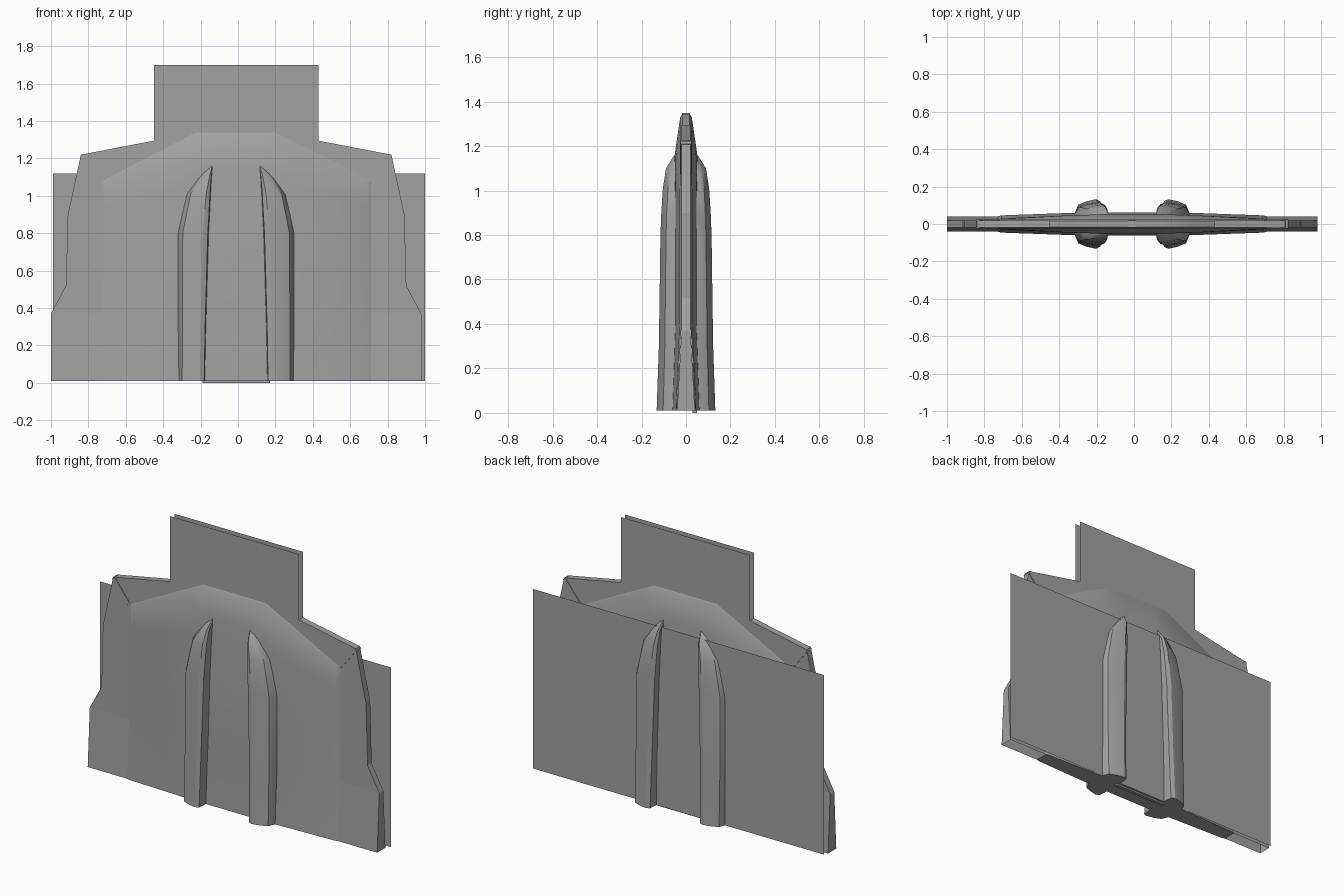
import bpy, bmesh, math

cube = bpy.data.objects.get("Cube")
if cube:
    bpy.data.objects.remove(cube, do_unlink=True)

SHIFT = -0.01   # the shell sits slightly off centre
BASE = 0.01

grey = bpy.data.materials.new("mid_grey")
grey.use_nodes = True
colour = (0.36, 0.36, 0.36, 1)
grey.diffuse_color = colour
bsdf = grey.node_tree.nodes["Principled BSDF"]
bsdf.inputs["Base Color"].default_value = colour
bsdf.inputs["Roughness"].default_value = 0.8


def add_part(name, faces, shift=SHIFT, smooth=False, recalc=True):
    """Make an object from lists of corner points, welding shared corners."""
    bm = bmesh.new()
    for pts in faces:
        bm.faces.new([bm.verts.new((x + shift, y, z)) for x, y, z in pts])
    bmesh.ops.remove_doubles(bm, verts=bm.verts, dist=0.0005)
    if recalc:
        bmesh.ops.recalc_face_normals(bm, faces=bm.faces)
    mesh = bpy.data.meshes.new(name)
    bm.to_mesh(mesh)
    bm.free()
    obj = bpy.data.objects.new(name, mesh)
    bpy.context.collection.objects.link(obj)
    mesh.materials.append(grey)
    if smooth:
        bpy.ops.object.select_all(action='DESELECT')
        obj.select_set(True)
        bpy.context.view_layer.objects.active = obj
        bpy.ops.object.shade_smooth_by_angle(angle=math.radians(30))
    return obj


def loft(rows, closed=False):
    """Quads between neighbouring rows of points."""
    faces = []
    for a, b in zip(rows, rows[1:]):
        n = len(a)
        for i in range(n if closed else n - 1):
            j = (i + 1) % n
            faces.append([a[i], a[j], b[j], b[i]])
    return faces


# Winged panel: two thin skins joined by a rim, flared at the foot
GAP, FOOT = 0.02, 0.04
half = [(0.99, BASE), (0.99, 0.37), (0.91, 0.52), (0.9, 0.9),
        (0.83, 1.22), (0.44, 1.295)]


def depth(z):
    return FOOT if z < 0.1 else GAP


panel = []
for side in (-1, 1):
    upper = half[1:] + [(-x, z) for x, z in reversed(half[1:])]
    panel.append([(x, side * GAP, z) for x, z in upper])
    lower = [half[0], half[1], (-half[1][0], half[1][1]), (-half[0][0], BASE)]
    panel.append([(x, side * depth(z), z) for x, z in lower])
for s in (-1, 1):
    panel += loft([[(s * x, -depth(z), z), (s * x, depth(z), z)] for x, z in half])
add_part("winged_panel", panel)

# Open pair of sheets standing above the panel
for name, y in (("front_top_sheet", -GAP), ("back_top_sheet", GAP)):
    add_part(name, [[(-0.44, y, 1.295), (0.44, y, 1.295),
                     (0.44, y, 1.7), (-0.44, y, 1.7)]])

# Central body: each column is x, shoulder height, top height, foot depth, depth
columns = [(0, 1.16, 1.33, 0.062, 0.051), (0.13, 1.16, 1.33, 0.062, 0.051),
           (0.21, 1.13, 1.33, 0.061, 0.05), (0.31, 1.05, 1.28, 0.06, 0.047),
           (0.7, 0.95, 1.075, 0.046, 0.03)]
rim = [(0, 1.345), (0.13, 1.345), (0.215, 1.345), (0.32, 1.292), (0.72, 1.087)]
body = []
for side in (-1, 1):
    for s in (-1, 1):
        rows = []
        for (x, zs, zt, yf, yb), (rx, rz) in zip(columns, rim):
            rows.append([(s * x, side * yf, BASE), (s * x, side * yb, 0.4),
                         (s * x, side * yb, zs), (s * x, side * 0.026, zt),
                         (s * rx, side * 0.015, rz)])
        # narrow bevel down the side of the body
        rows.append([(s * 0.72, side * 0.041, BASE), (s * 0.72, side * GAP, 0.4),
                     (s * 0.72, side * GAP, 0.95), (s * 0.72, side * GAP, 1.08),
                     (s * 0.72, side * 0.015, 1.087)])
        body += [f for f in loft(rows) if len({tuple(p) for p in f}) == 4]
for s in (-1, 1):
    foot = [(c[0], c[3]) for c in columns] + [(0.72, 0.041)]
    body += loft([[(s * x, -y, BASE), (s * x, y, BASE)] for x, y in foot])
    body += loft([[(s * x, -0.015, z), (s * x, 0.015, z)] for x, z in rim])
add_part("central_body", body, smooth=True)

# Slanting shoulder ridges between the body corner and the wing tip
for name, s in (("left_shoulder_ridge", 1), ("right_shoulder_ridge", -1)):
    outline = [(0.715, 1.09), (0.73, 1.075), (0.835, 1.21), (0.82, 1.224)]
    front = [(s * x, -0.024, z) for x, z in outline]
    back = [(s * x, 0.024, z) for x, z in outline]
    add_part(name, [front, back] + loft([front, back], closed=True))

# Four upright ribs: height, inner x, outer x, crest depth
levels = [(BASE, 0.165, 0.31, 0.132), (0.3, 0.16, 0.31, 0.122),
          (0.8, 0.145, 0.31, 0.115), (0.9, 0.14, 0.288, 0.111),
          (1.01, 0.135, 0.262, 0.104), (1.1, 0.13, 0.195, 0.09),
          (1.16, 0.125, 0.14, 0.052)]
for face, side in (("front", -1), ("back", 1)):
    for hand, s in (("left", 1), ("right", -1)):
        rows = []
        for z, xi, xo, y in levels:
            w = xo - xi
            section = [(xi, 0.03), (xi + w * 0.04, y - 0.01),
                       (xi + w * 0.2, y), (xi + w * 0.55, y * 0.92),
                       (xi + w * 0.85, y * 0.78), (xo, 0.05), (xo, 0.03)]
            rows.append([(s * x, side * d, z) for x, d in section])
        add_part(f"{face}_{hand}_rib",
                 loft(rows, closed=True) + [rows[0], rows[-1]], smooth=True)

# Broad flat sheet behind the body
add_part("back_sheet", [[(1, 0.065, BASE), (-0.99, 0.065, BASE),
                         (-0.99, 0.065, 1.12), (1, 0.065, 1.12)]],
         shift=0, recalc=False)

# Small foot strip under the body
strip = [[(x, y, z) for x, y in ((-0.18, 0.03), (0.18, 0.03), (0.18, 0.05), (-0.18, 0.05))]
         for z in (0, BASE)]
add_part("foot_strip", loft(strip, closed=True) + strip)

# Tiny latch on the top edge
latch = [[(x, y, z) for x, y in ((-0.02, -0.018), (0.02, -0.018), (0.02, 0.018), (-0.02, 0.018))]
         for z in (1.335, 1.348)]
add_part("top_latch", loft(latch, closed=True) + latch)
